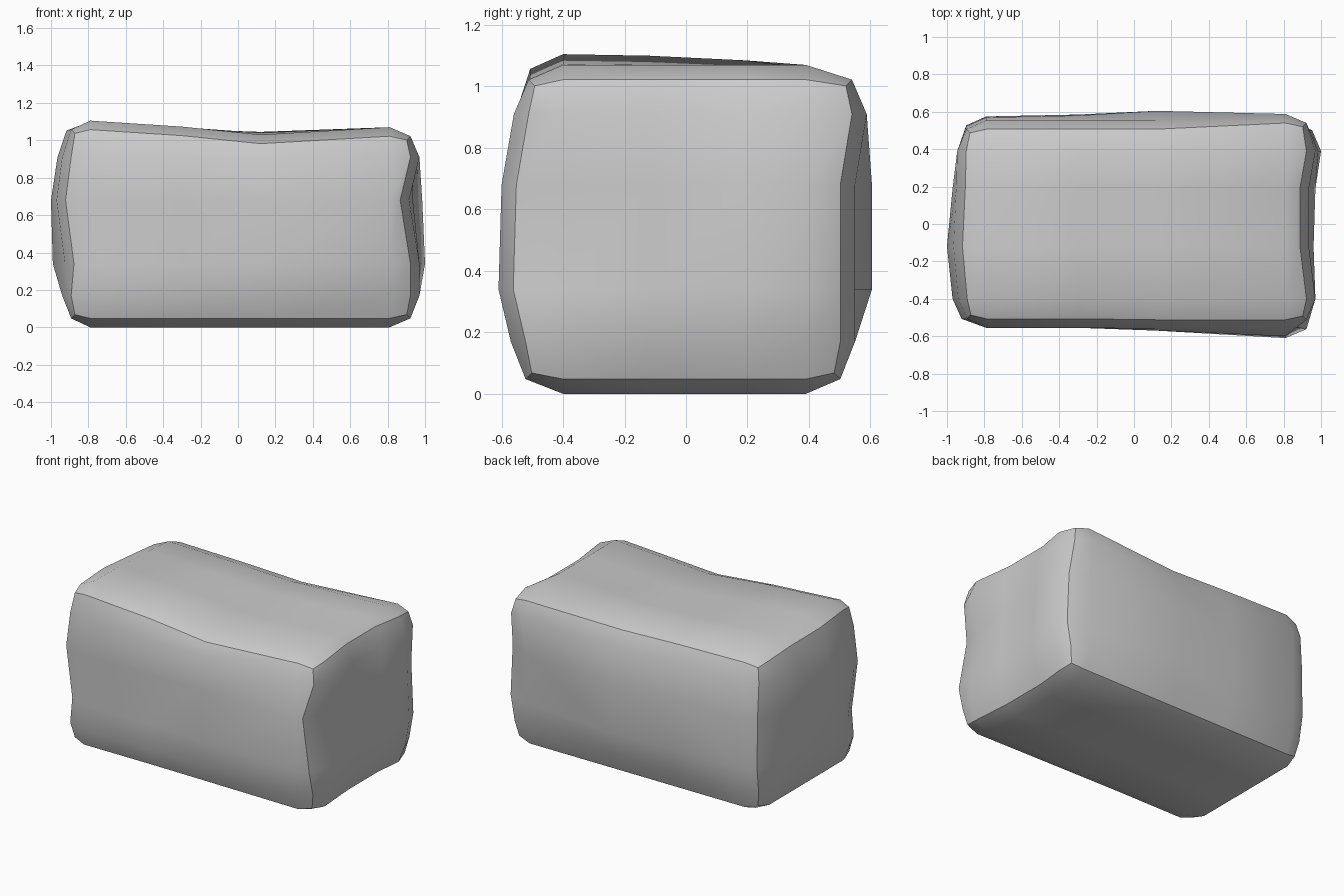
import bpy, bmesh
from itertools import product

if "Cube" in bpy.data.objects:
    bpy.data.objects.remove(bpy.data.objects["Cube"])

# Interior grid lines of the worn stone block
GRID = ([-0.79, -0.30, 0.12, 0.81], [-0.40, -0.12, 0.19, 0.39], [0.17, 0.34, 0.68, 0.91])

# Surface position of each side over its interior grid (rows: first other axis)
LEFT = [[-.94, -.925, -.97, -.94], [-.94, -.99, -1.0, -.965], [-.94, -.97, -.97, -.95], [-.94, -.945, -.945, -.945]]
RIGHT = [[.97, .97, .915, .97], [.95, .96, .935, .935], [.95, .97, .94, .935], [.97, 1.0, .985, .97]]
FRONT = [[-.555] * 4, [-.555] * 4, [-.56, -.57, -.57, -.56], [-.57, -.61, -.60, -.56]]
BACK = [[.55, .575, .57, .555], [.55, .585, .58, .555], [.55, .605, .605, .555], [.55, .55, .55, .588]]
BOTTOM = [[0] * 4] * 4
TOP = [[1.105, 1.10, 1.085, 1.07], [1.073, 1.07, 1.06, 1.06], [1.03, 1.03, 1.04, 1.045], [1.07] * 4]
SIDES = ((LEFT, RIGHT), (FRONT, BACK), (BOTTOM, TOP))
INSET = (0, 0, 0.048, 0.068)  # wear on faces, edges and corners


def point(idx):
    extremes = sum(i in (0, 5) for i in idx)
    near = [min(max(i, 1), 4) - 1 for i in idx]
    co = []
    for axis, i in enumerate(idx):
        if i in (0, 5):
            a, b = [near[o] for o in range(3) if o != axis]
            sign = 1 if i == 5 else -1
            co.append(SIDES[axis][i == 5][a][b] - sign * INSET[extremes])
        else:
            co.append(GRID[axis][i - 1])
    return co


# Stone block: shared vertices, then quads on each side
bm = bmesh.new()
verts = {idx: bm.verts.new(point(idx)) for idx in product(range(6), repeat=3)
         if any(i in (0, 5) for i in idx)}
for axis, end, a, b in product(range(3), (0, 5), range(5), range(5)):
    quad = []
    for da, db in ((0, 0), (1, 0), (1, 1), (0, 1)):
        idx = [a + da, b + db]
        idx.insert(axis, end)
        quad.append(verts[tuple(idx)])
    bm.faces.new(quad)
bmesh.ops.recalc_face_normals(bm, faces=bm.faces)
mesh = bpy.data.meshes.new("stone_block")
bm.to_mesh(mesh)
bm.free()
block = bpy.data.objects.new("stone_block", mesh)
bpy.context.collection.objects.link(block)

# Soft sides with crisp outer edges
bpy.context.view_layer.objects.active = block
block.select_set(True)
bpy.ops.object.shade_smooth_by_angle(angle=0.6)
